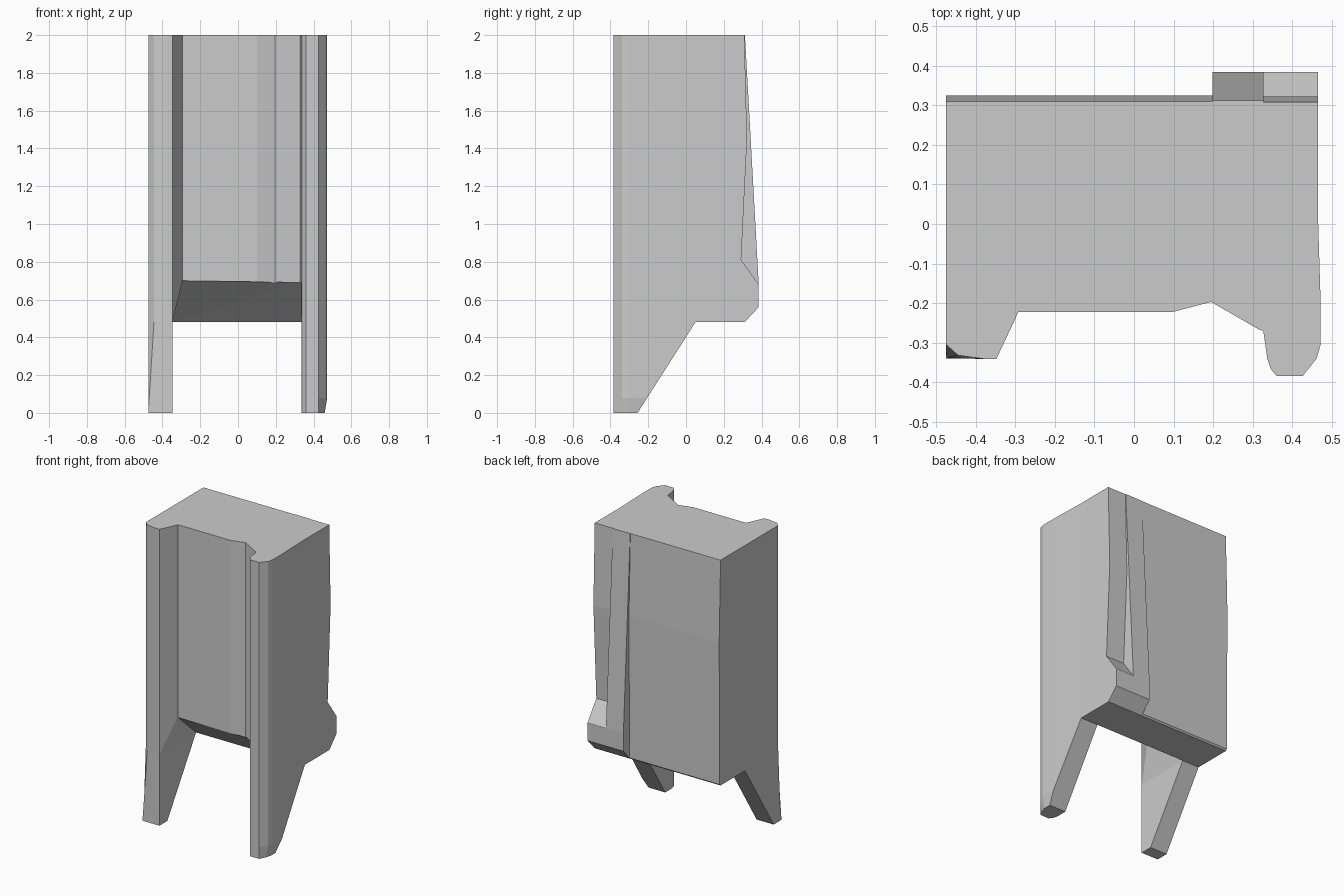
import bpy, bmesh

if "Cube" in bpy.data.objects:
    bpy.data.objects.remove(bpy.data.objects["Cube"])


def make_object(name, bm):
    bmesh.ops.recalc_face_normals(bm, faces=bm.faces)
    mesh = bpy.data.meshes.new(name)
    bm.to_mesh(mesh)
    bm.free()
    obj = bpy.data.objects.new(name, mesh)
    bpy.context.collection.objects.link(obj)
    return obj


def loft(name, rings):
    """Solid through matching rings of points, capped at both ends."""
    bm = bmesh.new()
    loops = [[bm.verts.new(p) for p in ring] for ring in rings]
    n = len(loops[0])
    for a, b in zip(loops, loops[1:]):
        for i in range(n):
            j = (i + 1) % n
            bm.faces.new((a[i], a[j], b[j], b[i]))
    bm.faces.new(loops[0])
    bm.faces.new(loops[-1])
    return make_object(name, bm)


def side_cutter(name, x0, x1, profile):
    """Side-view (y, z) profile swept along x."""
    return loft(name, [[(x, y, z) for y, z in profile] for x in (x0, x1)])


def hull_cutter(name, points):
    bm = bmesh.new()
    for p in points:
        bm.verts.new(p)
    bmesh.ops.convex_hull(bm, input=bm.verts)
    return make_object(name, bm)


def section(z):
    """Plan outline: the left front corner squares off towards the foot."""
    t = max(0, 1 - z / 0.48)
    tuck = 0.013 if z < 0.05 else 0
    pts = [(-0.475, 0.42), (-0.475, -0.305 - 0.025 * t),
           (-0.445 - 0.03 * t, -0.332 - 0.008 * t), (-0.38, -0.341),
           (-0.348, -0.341), (-0.298, -0.235), (-0.293, -0.222),
           (0.10, -0.222), (0.195, -0.197), (0.318, -0.268), (0.327, -0.27),
           (0.337, -0.34), (0.345, -0.365), (0.36, -0.384), (0.427, -0.384),
           (0.462 - tuck, -0.34), (0.472 - tuck, -0.305),
           (0.472 - tuck, -0.2), (0.465, 0.03), (0.465, 0.42)]
    return [(x, y, z) for x, y in pts]


# Upright body with its legs
body = loft("body", [section(z) for z in (0, 0.08, 0.48, 2)])

# Underside, sloping leg backs and outer line of the rear rib
rear = side_cutter("rear_cutter", -1, 1, [
    (-0.32, -0.1), (0.05, 0.48), (0.31, 0.48), (0.385, 0.56), (0.385, 0.68),
    (0.312, 2), (0.306, 2.1), (0.7, 2.1), (0.7, -0.1)])

# Flat back panel beside the rib
panel = side_cutter("panel_cutter", -1.1, 0.198, [
    (0.318, 0.3), (0.325, 1.45), (0.31, 2), (0.307, 2.11), (0.8, 2.11), (0.8, 0.3)])

# Recess above the rear foot block
recess = side_cutter("recess_cutter", 0.328, 1.1, [
    (0.458, 0.58), (0.292, 0.81), (0.323, 1.45), (0.309, 2), (0.306, 2.12),
    (0.9, 2.12), (0.9, 0.58)])

# Sloped opening between the legs
gap = hull_cutter("leg_gap_cutter", [
    (x, y, z) for x, y, z in [
        (-0.294, -0.7, 0.7), (0.334, -0.7, 0.69), (-0.294, -0.222, 0.7), (0.334, -0.2, 0.69),
        (-0.348, -0.7, 0.48), (0.335, -0.7, 0.48), (-0.348, 0.05, 0.48), (0.335, 0.05, 0.48),
        (-0.348, -0.7, -0.2), (0.335, -0.7, -0.2), (-0.348, 0.05, -0.2), (0.335, 0.05, -0.2)]])

for cutter in (rear, panel, recess, gap):
    mod = body.modifiers.new(cutter.name, 'BOOLEAN')
    mod.operation = 'DIFFERENCE'
    mod.solver = 'EXACT'
    mod.object = cutter

# Bake the cuts, then drop the helpers
bpy.context.view_layer.update()
result = body.evaluated_get(bpy.context.evaluated_depsgraph_get())
mesh = bpy.data.meshes.new_from_object(result)
body.modifiers.clear()
body.data = mesh
for cutter in (rear, panel, recess, gap):
    bpy.data.objects.remove(cutter)
